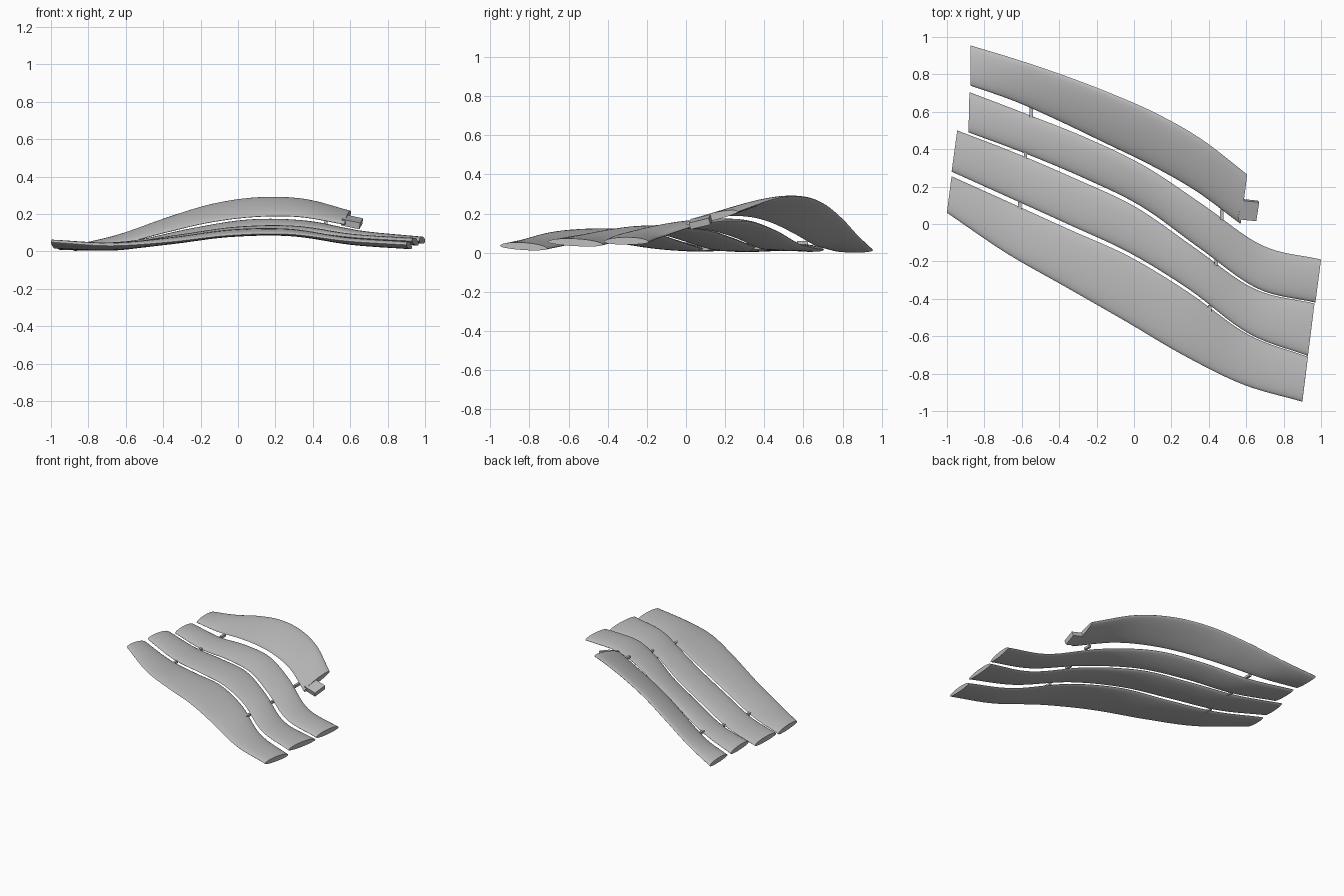
import bpy
import bmesh
import math
from mathutils import Vector

default = bpy.data.objects.get("Cube")
if default:
    bpy.data.objects.remove(default, do_unlink=True)

STEPS = 48      # stations along a slat
SIDES = 28      # points around a slat section
RISE, DROP = 0.024, 0.014   # bulge above and below the chord

grey = bpy.data.materials.new("plain grey")
grey.use_nodes = True
colour = (0.5, 0.5, 0.5, 1)
grey.diffuse_color = colour
grey.node_tree.nodes["Principled BSDF"].inputs["Base Color"].default_value = colour


def spline(values, u):
    """Smooth curve through evenly spaced values, u from 0 to 1."""
    ends = [2 * values[0] - values[1]] + values + [2 * values[-1] - values[-2]]
    t = u * (len(values) - 1)
    i = min(int(t), len(values) - 2)
    t -= i
    a, b, c, d = ends[i:i + 4]
    return b + t * (c - a + t * (2 * a - 5 * b + 4 * c - d + t * (3 * (b - c) + d - a))) / 2


def edge_point(edge, u):
    left, right, ys, zs = edge
    return Vector((left + (right - left) * u, spline(ys, u), spline(zs, u)))


def finish(name, bm):
    bmesh.ops.recalc_face_normals(bm, faces=bm.faces)
    mesh = bpy.data.meshes.new(name)
    bm.to_mesh(mesh)
    bm.free()
    mesh.materials.append(grey)
    obj = bpy.data.objects.new(name, mesh)
    bpy.context.collection.objects.link(obj)
    return obj


def slat(name, back, front):
    """Loft a lens-shaped section between a back and a front edge."""
    bm = bmesh.new()
    rings = []
    for s in range(STEPS + 1):
        u = s / STEPS
        a, b = edge_point(back, u), edge_point(front, u)
        along = edge_point(back, min(u + 0.01, 1)) - edge_point(back, max(u - 0.01, 0))
        up = along.cross(a - b).normalized()
        ring = []
        for k in range(SIDES):
            angle = math.tau * k / SIDES
            lift = math.sin(angle)
            point = a.lerp(b, (1 - math.cos(angle)) / 2)
            point.z += up.z * lift * (RISE if lift > 0 else DROP)
            point.y += up.y * lift * (RISE if lift > 0 else DROP)
            ring.append(bm.verts.new(point))
        rings.append(ring)
    for r, q in zip(rings, rings[1:]):
        for k in range(SIDES):
            n = (k + 1) % SIDES
            bm.faces.new((r[k], r[n], q[n], q[k]))
    bm.faces.new(rings[0])
    bm.faces.new(rings[-1])
    obj = finish(name, bm)
    bpy.ops.object.select_all(action="DESELECT")
    obj.select_set(True)
    bpy.context.view_layer.objects.active = obj
    bpy.ops.object.shade_smooth_by_angle(angle=math.radians(40))


def block(name, centre, size, turn=(0, 0, 0)):
    bm = bmesh.new()
    bmesh.ops.create_cube(bm, size=1)
    bmesh.ops.scale(bm, vec=size, verts=bm.verts)
    obj = finish(name, bm)
    obj.location = centre
    obj.rotation_euler = [math.radians(t) for t in turn]


# Slats: each edge is left x, right x, y values and z values along it
slat("rear_slat",
     (-.875, .605, [.955, .88, .797, .703, .595, .455, .265],
      [.012, .085, .175, .25, .285, .275, .21]),
     (-.875, .57, [.74, .655, .548, .432, .315, .178, 0],
      [.016, .04, .10, .155, .185, .185, .145]))
slat("upper_middle_slat",
     (-.88, 1, [.705, .585, .46, .308, .1, -.115, -.19],
      [.014, .04, .11, .16, .15, .085, .055]),
     (-.885, .97, [.49, .375, .245, .092, -.13, -.345, -.42],
      [.025, .025, .08, .12, .125, .085, .055]))
slat("lower_middle_slat",
     (-.945, .965, [.5, .377, .24, .09, -.13, -.348, -.425],
      [.015, .02, .07, .115, .115, .06, .04]),
     (-.975, .93, [.28, .137, -.007, -.155, -.35, -.585, -.705],
      [.035, .02, .06, .1, .11, .075, .055]))
slat("front_slat",
     (-.975, .93, [.255, .112, -.032, -.175, -.368, -.592, -.71],
      [.02, .015, .055, .1, .1, .045, .02]),
     (-1, .9, [.06, -.155, -.336, -.517, -.703, -.858, -.95],
      [.05, .03, .05, .085, .092, .055, .035]))

# Pegs bridging the gaps between slats
pegs = [(-.55, .595, .05), (-.58, .365, .025), (-.61, .09, .02),
        (.47, .05, .15), (.44, -.195, .11), (.405, -.46, .09)]
for i, place in enumerate(pegs):
    block(f"peg_{i + 1}", place, (.018, .055, .018))

# End tab on the rear slat
block("end_tab", (.61, .075, .158), (.1, .105, .035), (14, 12, -6))
